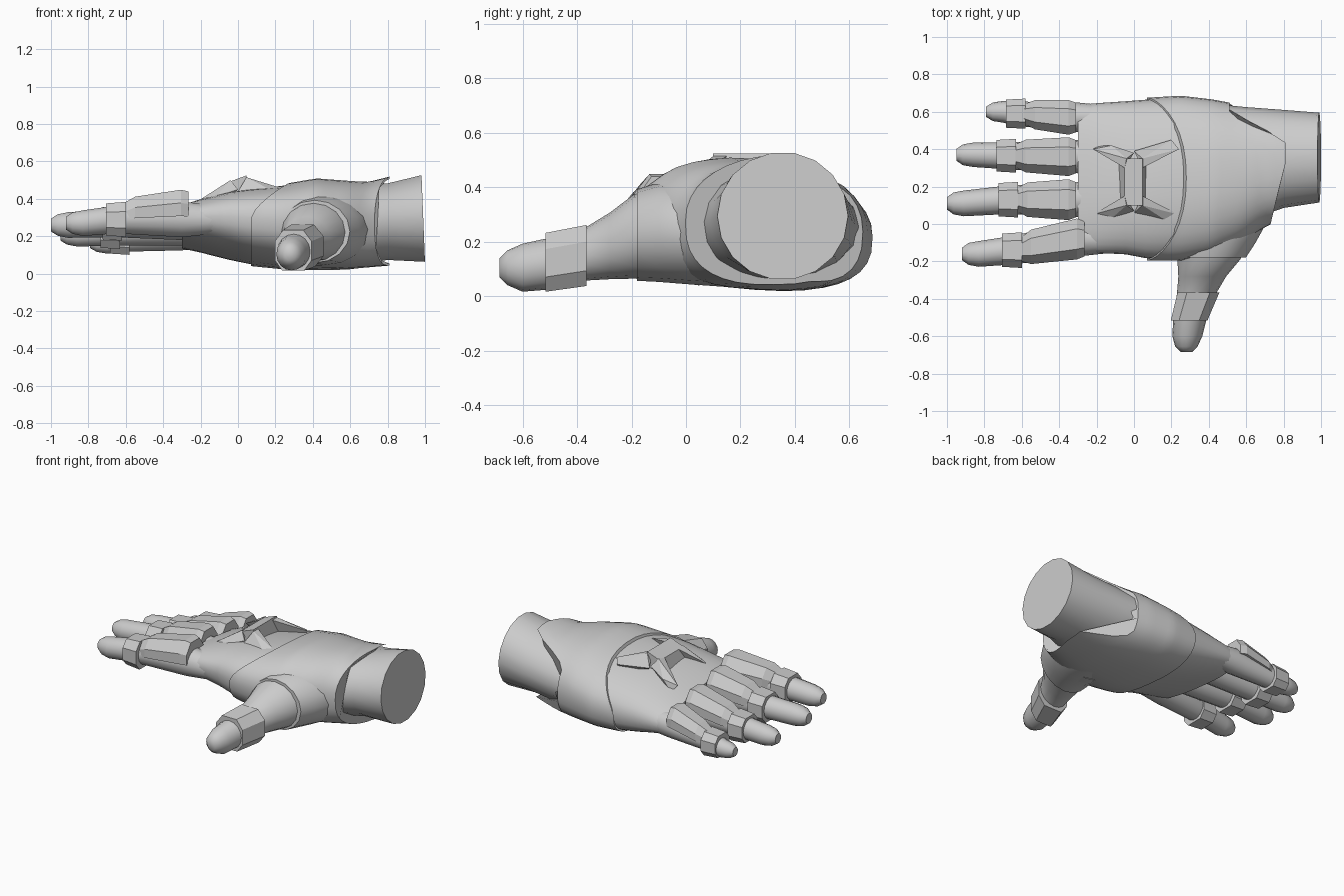
import bpy, bmesh
from math import cos, sin, pi, radians, copysign

if "Cube" in bpy.data.objects:
    bpy.data.objects.remove(bpy.data.objects["Cube"])

grey = bpy.data.materials.new("plain grey")
grey.use_nodes = True
grey.diffuse_color = (0.6, 0.6, 0.6, 1)
grey.node_tree.nodes["Principled BSDF"].inputs["Base Color"].default_value = (0.6, 0.6, 0.6, 1)


def finish(name, bm, smooth=None):
    bmesh.ops.recalc_face_normals(bm, faces=bm.faces)
    mesh = bpy.data.meshes.new(name)
    bm.to_mesh(mesh)
    bm.free()
    mesh.materials.append(grey)
    obj = bpy.data.objects.new(name, mesh)
    bpy.context.collection.objects.link(obj)
    if smooth:
        bpy.ops.object.select_all(action="DESELECT")
        obj.select_set(True)
        bpy.context.view_layer.objects.active = obj
        bpy.ops.object.shade_smooth_by_angle(angle=radians(smooth))
    return obj


def skin(name, rings, smooth=None):
    """Join rings of points into a capped tube."""
    bm = bmesh.new()
    loops = [[bm.verts.new(p) for p in ring] for ring in rings]
    n = len(loops[0])
    for a, b in zip(loops, loops[1:]):
        for i in range(n):
            j = (i + 1) % n
            bm.faces.new((a[i], a[j], b[j], b[i]))
    bm.faces.new(loops[0])
    bm.faces.new(loops[-1])
    return finish(name, bm, smooth)


def hull(name, points):
    bm = bmesh.new()
    for p in points:
        bm.verts.new(p)
    bmesh.ops.convex_hull(bm, input=bm.verts)
    return finish(name, bm)


def oval(n, upper=1.0, lower=1.0):
    """Rounded outline; a lower power gives a boxier half."""
    points = []
    for i in range(n):
        a = 2 * pi * i / n
        power = upper if sin(a) >= 0 else lower
        points.append([copysign(abs(v) ** power, v) for v in (cos(a), sin(a))])
    return points


def loft(name, sections, profile, axis="x", smooth=None):
    """Sections are (x, y, z, half width, half height)."""
    rings = []
    for x, y, z, w, h in sections:
        if axis == "x":
            rings.append([(x, y + w * u, z + h * v) for u, v in profile])
        else:
            rings.append([(x + w * u, y, z + h * v) for u, v in profile])
    return skin(name, rings, smooth)


# Main hand shape: x, y min, y max, z min, z max, sideways tilt
BODY = [
    (-0.30, -0.15, 0.64, 0.15, 0.355, -0.05),
    (-0.20, -0.16, 0.65, 0.125, 0.39, -0.05),
    (-0.05, -0.165, 0.66, 0.085, 0.43, -0.05),
    (0.08, -0.19, 0.67, 0.055, 0.45, -0.045),
    (0.25, -0.19, 0.68, 0.035, 0.47, -0.035),
    (0.42, -0.16, 0.66, 0.03, 0.50, -0.03),
    (0.58, -0.09, 0.63, 0.03, 0.49, -0.02),
    (0.70, -0.01, 0.62, 0.04, 0.485, -0.005),
    (0.82, 0.045, 0.605, 0.05, 0.515, 0),
]


def body_point(x, u, v, grow):
    for a, b in zip(BODY, BODY[1:]):
        if x <= b[0]:
            break
    t = (x - a[0]) / (b[0] - a[0])
    y0, y1, z0, z1, tilt = [p + (q - p) * t for p, q in zip(a[1:], b[1:])]
    return (x, (y0 + y1) / 2 + ((y1 - y0) / 2 + grow) * u,
            (z0 + z1) / 2 + ((z1 - z0) / 2 + grow) * v + tilt * u)


def shell(name, start, end, grow):
    """Follow the hand shape between two edges that vary around it."""
    steps = 14
    rings = []
    for k in range(steps + 1):
        ring = []
        for u, v in oval(36, 0.88, 0.76):
            s, e = start(u, v), end(u, v)
            ring.append(body_point(s + (e - s) * k / steps, u, v, grow))
        rings.append(ring)
    return skin(name, rings, 40)


shell("palm", lambda u, v: -0.30, lambda u, v: 0.42, -0.004)
shell("gauntlet",
      lambda u, v: 0.07 + 0.21 * max(0, v) ** 1.5,
      lambda u, v: 0.81 - 0.30 * min(1, max(0, (u - 0.45) / 0.4)) - 0.08 * max(0, -u), 0.006)

# Wrist
wrist = loft("wrist", [
    (0.40, 0.32, 0.25, 0.325, 0.19), (0.60, 0.32, 0.26, 0.305, 0.215),
    (0.80, 0.348, 0.278, 0.262, 0.208), (0.99, 0.355, 0.295, 0.24, 0.235)],
    oval(18), smooth=40)
for vert in wrist.data.vertices:
    if vert.co.x > 0.98:
        vert.co.x = 1.0 - 0.04 * (vert.co.z - 0.06)

# Fingers: (base y, base z), (band x, y, z), (tip x, y, z), radius
FINGERS = {
    "index": ((-0.08, 0.29), (-0.65, -0.14, 0.29), (-0.92, -0.16, 0.27), 0.078),
    "middle": ((0.13, 0.275), (-0.67, 0.13, 0.27), (-1.00, 0.11, 0.26), 0.078),
    "ring": ((0.36, 0.24), (-0.68, 0.365, 0.22), (-0.95, 0.37, 0.21), 0.074),
    "little": ((0.57, 0.205), (-0.63, 0.59, 0.18), (-0.79, 0.60, 0.165), 0.066),
}
BAND = [(-1, -0.5), (-1, 0.45), (-0.55, 1), (0.55, 1), (1, 0.45), (1, -0.5), (0.6, -1), (-0.6, -1)]
PLATE = [(-1, -0.5), (-1, 0.25), (-0.5, 1), (0.5, 1), (1, 0.25), (1, -0.5)]

for name, ((by, bz), (mx, my, mz), (tx, ty, tz), r) in FINGERS.items():
    # The root is buried in the palm and swells towards the knuckle
    loft(name + "_finger", [
        (-0.05, by, bz, r * 0.85, r * 0.9), (-0.30, by, bz, r * 1.2, r * 1.25),
        (mx, my, mz, r * 0.98, r * 0.98),
        (tx + 0.09, ty, tz, r * 0.88, r * 0.9), (tx + 0.035, ty, tz, r * 0.75, r * 0.75),
        (tx, ty, tz, r * 0.42, r * 0.45)], oval(14), smooth=50)
    loft(name + "_band", [
        (mx - 0.055, my, mz, r * 1.14, r * 1.1), (mx + 0.05, my, mz, r * 1.22, r * 1.2)], BAND)
    # Armour plate with a narrowed nose
    back = -0.265 if name == "index" else -0.31
    loft(name + "_plate", [
        (mx + 0.03, my, mz + 0.02, r * 0.7, r * 0.8),
        (mx + 0.10, my + (by - my) * 0.3, mz + 0.045, r * 1.18, r * 0.98),
        (back - 0.04, by, bz + 0.065, r * 1.4, r * 1.2),
        (back, by, bz + 0.06, r * 1.2, r * 1.15)], PLATE)

# Thumb and its sleeve
loft("thumb", [
    (0.44, 0.05, 0.22, 0.24, 0.18), (0.42, -0.10, 0.225, 0.19, 0.165),
    (0.40, -0.19, 0.22, 0.168, 0.155), (0.365, -0.28, 0.185, 0.128, 0.122),
    (0.335, -0.37, 0.155, 0.105, 0.097), (0.30, -0.50, 0.12, 0.09, 0.095),
    (0.285, -0.60, 0.105, 0.08, 0.088), (0.28, -0.655, 0.105, 0.06, 0.064),
    (0.28, -0.685, 0.105, 0.03, 0.035)], oval(16), "y", 50)
loft("thumb_sleeve", [
    (0.45, 0.14, 0.235, 0.28, 0.20), (0.455, 0.0, 0.235, 0.25, 0.19),
    (0.435, -0.10, 0.235, 0.215, 0.182), (0.41, -0.18, 0.225, 0.188, 0.168)],
    oval(16), "y", 45)
loft("thumb_band", [
    (0.345, -0.365, 0.15, 0.112, 0.112), (0.295, -0.515, 0.125, 0.098, 0.108)], BAND, "y")

# Knuckle guard: raised bridge with broad arms sinking into the glove
hull("knuckle_bridge", [(x, y, z) for y in (0.10, 0.35)
                        for x, z in ((-0.08, 0.41), (-0.05, 0.49), (0.045, 0.525), (0.07, 0.41))])
for side, y0, d in (("left", 0.34, 1), ("right", 0.11, -1)):
    hull(side + "_rear_knuckle_arm", [
        (0.045, y0 - d * 0.04, 0.515), (0.045, y0 + d * 0.01, 0.515), (0, y0 + d * 0.05, 0.44),
        (0.045, y0, 0.40), (0.24, y0 + d * 0.06, 0.455), (0.20, y0 + d * 0.11, 0.435),
        (0.22, y0 + d * 0.08, 0.38)])
    hull(side + "_front_knuckle_arm", [
        (-0.05, y0 - d * 0.04, 0.49), (-0.04, y0 + d * 0.01, 0.50), (0, y0 + d * 0.04, 0.45),
        (-0.05, y0, 0.40), (-0.22, y0 + d * 0.06, 0.385), (-0.12, y0 + d * 0.08, 0.41),
        (-0.18, y0 + d * 0.08, 0.34)])
